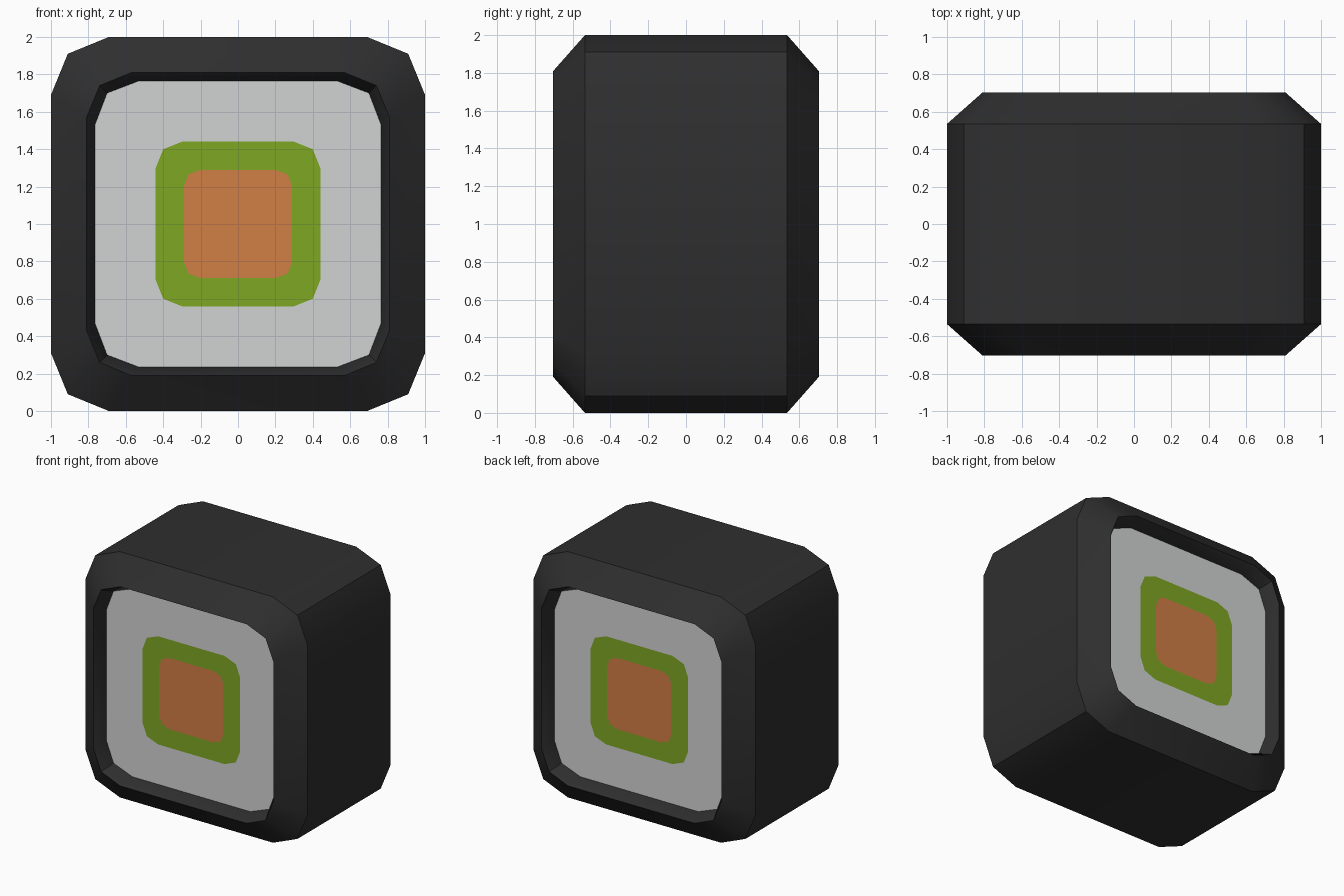
import bpy, bmesh, math

if "Cube" in bpy.data.objects:
    bpy.data.objects.remove(bpy.data.objects["Cube"])


def material(name, rgb):
    m = bpy.data.materials.new(name)
    m.diffuse_color = (*rgb, 1)
    m.use_nodes = True
    m.node_tree.nodes["Principled BSDF"].inputs["Base Color"].default_value = m.diffuse_color
    return m


def outline(h, m, f):
    """Rounded square: half size h, corner point m, half length of flat side f."""
    pts = []
    for k in range(4):
        c, s = round(math.cos(k * math.pi / 2)), round(math.sin(k * math.pi / 2))
        for x, z in ((h, f), (m, m), (f, h)):
            pts.append((c * x - s * z, s * x + c * z))
    return pts


def loft(name, mat, rings, closed=True):
    """Skin a list of (y, outline) rings; closed joins last ring to first."""
    bm = bmesh.new()
    loops = [[bm.verts.new((x, y, z + 1)) for x, z in outline(*o)] for y, o in rings]
    n = len(loops[0])
    pairs = list(zip(loops, loops[1:]))
    if closed:
        pairs.append((loops[-1], loops[0]))
    else:
        bm.faces.new(loops[0])
        bm.faces.new(loops[-1])
    for a, b in pairs:
        for i in range(n):
            j = (i + 1) % n
            bm.faces.new((a[i], a[j], b[j], b[i]))
    bmesh.ops.recalc_face_normals(bm, faces=bm.faces)
    me = bpy.data.meshes.new(name)
    bm.to_mesh(me)
    bm.free()
    me.materials.append(mat)
    ob = bpy.data.objects.new(name, me)
    bpy.context.collection.objects.link(ob)
    return ob


OUTER = (1.0, 0.91, 0.69)
MOUTH = (0.81, 0.74, 0.57)
RICE = (0.765, 0.70, 0.53)
GREEN = (0.44, 0.40, 0.30)
ORANGE = (0.29, 0.265, 0.20)
D = 0.60  # filling half depth

# Seaweed wrap with bevelled rims and recessed ends
wrap = loft("seaweed_wrap", material("seaweed black", (0.028, 0.028, 0.028)),
            [(-D, RICE), (-0.703, MOUTH), (-0.535, OUTER),
             (0.535, OUTER), (0.703, MOUTH), (D, RICE)])
bpy.context.view_layer.objects.active = wrap
wrap.select_set(True)
bpy.ops.object.shade_smooth_by_angle(angle=math.radians(35))

# Rice ring, avocado ring and salmon core, flush at both ends
loft("rice", material("rice white", (0.64, 0.655, 0.645)),
     [(-D, GREEN), (-D, RICE), (D, RICE), (D, GREEN)])
loft("avocado", material("avocado green", (0.21, 0.385, 0.017)),
     [(-D, ORANGE), (-D, GREEN), (D, GREEN), (D, ORANGE)])
loft("salmon", material("salmon orange", (0.64, 0.21, 0.058)),
     [(-D, ORANGE), (D, ORANGE)], closed=False)
